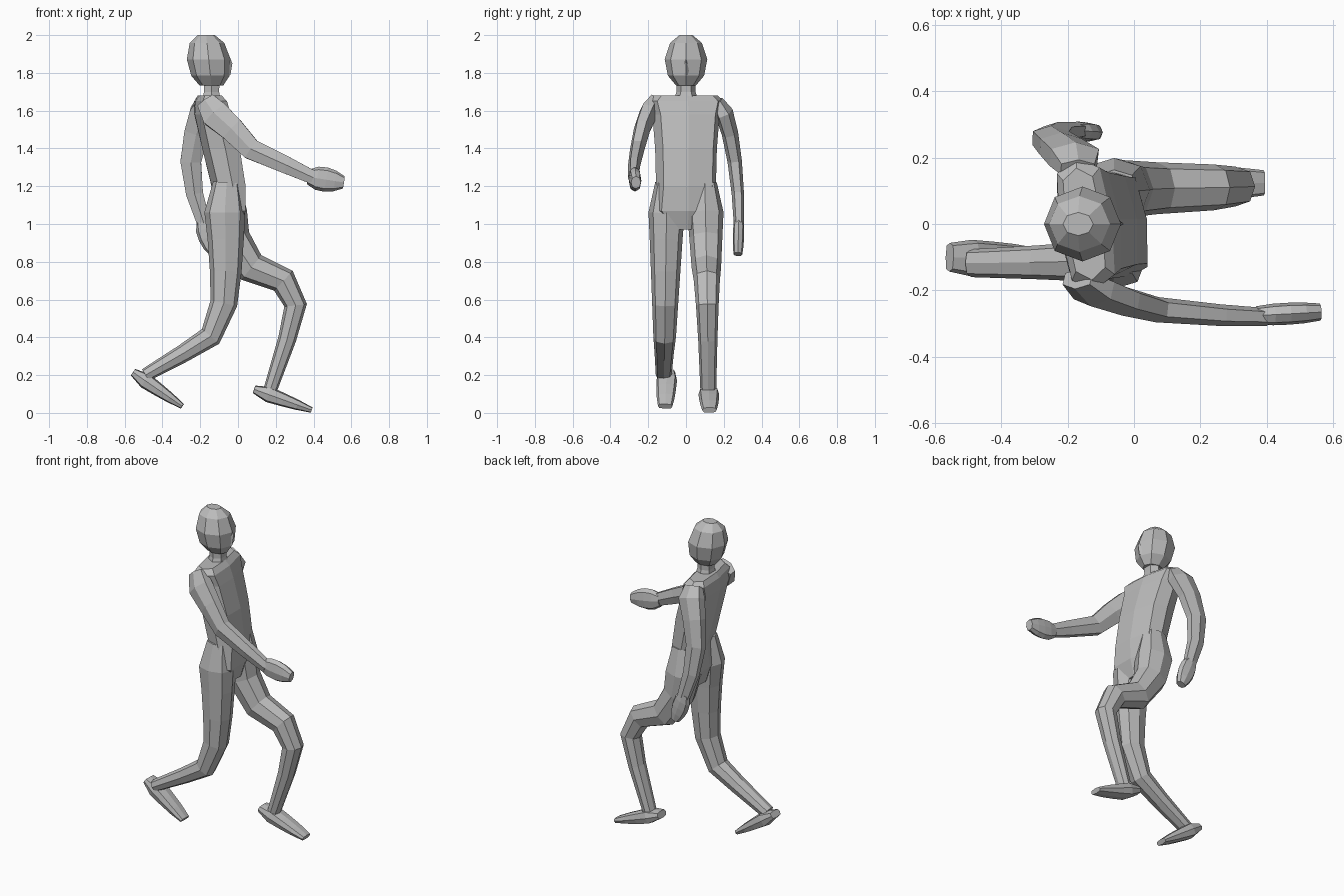
import bpy, bmesh
from math import cos, sin, pi, radians, copysign
from mathutils import Vector

default_cube = bpy.data.objects.get("Cube")
if default_cube:
    bpy.data.objects.remove(default_cube, do_unlink=True)

grey = bpy.data.materials.new("plain grey")
grey.use_nodes = True
grey.diffuse_color = (0.5, 0.5, 0.5, 1)
shader = grey.node_tree.nodes["Principled BSDF"]
shader.inputs["Base Color"].default_value = grey.diffuse_color


def loft(name, points, widths, depths, sides=8, power=0.85, yaw=0.0, level=False):
    """Skin rings along a path; power below one makes the rings boxier."""
    bm = bmesh.new()
    points = [Vector(point) for point in points]
    rings = []
    for i, (point, width, depth) in enumerate(zip(points, widths, depths)):
        after = points[min(i + 1, len(points) - 1)] - point
        before = point - points[max(i - 1, 0)]
        along = (after.normalized() + before.normalized()).normalized()
        if level:
            along = Vector((0, 0, 1))
        across = Vector((-sin(yaw), cos(yaw), 0))
        across = (across - along * across.dot(along)).normalized()
        outward = across.cross(along)
        ring = []
        for k in range(sides):
            angle = 2 * pi * k / sides
            u, v = (copysign(abs(round(c, 6)) ** power, c) for c in (cos(angle), sin(angle)))
            ring.append(bm.verts.new(point + across * u * width + outward * v * depth))
        rings.append(ring)
    for low, high in zip(rings, rings[1:]):
        for k in range(sides):
            n = (k + 1) % sides
            bm.faces.new((low[k], low[n], high[n], high[k]))
    bm.faces.new(rings[0])
    bm.faces.new(rings[-1])
    bmesh.ops.recalc_face_normals(bm, faces=bm.faces)
    mesh = bpy.data.meshes.new(name)
    bm.to_mesh(mesh)
    bm.free()
    mesh.materials.append(grey)
    obj = bpy.data.objects.new(name, mesh)
    bpy.context.collection.objects.link(obj)


def blend(start, end, count):
    """Evenly spaced values from start to end."""
    return [start + (end - start) * i / (count - 1) for i in range(count)]


def limb_taper(start, end, count):
    """Even taper whose first ring is drawn in to form a rounded joint."""
    sizes = blend(start, end, count)
    sizes[0] *= 0.6
    return sizes


def arm(name, side, path):
    """Arm through (x, z) points, bowing outward from the shoulder."""
    count = len(path)
    bow = [0.165 + 0.115 * sin(t * pi / 2) for t in blend(0, 1, count)]
    points = [(x, side * y, z) for (x, z), y in zip(path, bow)]
    loft(name, points, limb_taper(0.055, 0.027, count),
         limb_taper(0.095, 0.04, count), sides=6)


def leg(name, side, path):
    """Leg through (x, z) points, hip to ankle."""
    count = len(path)
    spread = blend(0.1, 0.118, count)
    points = [(x, side * y, z) for (x, z), y in zip(path, spread)]
    loft(name, points, limb_taper(0.105, 0.042, count), limb_taper(0.12, 0.036, count))


def tip(name, start, end, width, depth, shape, power=0.85):
    """Hand or foot: a straight form whose thickness follows the shape factors."""
    start, end = Vector(start), Vector(end)
    points = [start.lerp(end, t) for t in blend(0, 1, len(shape))]
    widths = [width * factor ** 0.35 for factor in shape]
    loft(name, points, widths, [depth * factor for factor in shape], power=power)


# Trunk, leaning back and twisted with the right shoulder forward
spine = [(-0.06, 0.97), (-0.06, 1.07), (-0.05, 1.2), (-0.09, 1.4),
         (-0.135, 1.58), (-0.145, 1.65), (-0.15, 1.68)]
loft("torso", [(x, 0, z) for x, z in spine],
     widths=(0.08, 0.175, 0.16, 0.165, 0.18, 0.2, 0.17),
     depths=(0.07, 0.1, 0.09, 0.1, 0.095, 0.08, 0.055),
     power=0.6, yaw=radians(8), level=True)

# Neck
loft("neck", [(-0.14, 0, z) for z in (1.64, 1.7, 1.8)],
     widths=(0.07, 0.05, 0.05), depths=(0.06, 0.045, 0.05), sides=6, level=True)

# Head, an egg of stacked rings narrowing to the chin
tilts = [radians(a) for a in (-62, -32, 4, 42, 72)]
loft("head", [(-0.154 - 0.015 * sin(a), 0, 1.862 + 0.145 * sin(a)) for a in tilts],
     widths=[0.113 * cos(a) for a in tilts],
     depths=[0.116 * cos(a) ** 0.8 for a in tilts], power=0.95, level=True)

# Nose
loft("nose", [(-0.06, 0, z) for z in (1.79, 1.85, 1.9)],
     widths=(0.024, 0.016, 0.008), depths=(0.02, 0.03, 0.01),
     sides=4, power=1, level=True)

# Right arm swings forward, left arm swings back with a bent elbow
arm("right_arm", -1, [(-0.17, 1.65), (-0.12, 1.58), (-0.03, 1.5),
                      (0.07, 1.395), (0.26, 1.31), (0.4, 1.245)])
arm("left_arm", 1, [(-0.17, 1.65), (-0.18, 1.59), (-0.22, 1.48),
                    (-0.25, 1.33), (-0.23, 1.16), (-0.18, 1)])

# Hands
hand_shape = (0.6, 0.95, 1, 0.85, 0.5)
tip("right_hand", (0.37, -0.275, 1.25), (0.56, -0.265, 1.22), 0.033, 0.065, hand_shape)
tip("left_hand", (-0.19, 0.28, 1.02), (-0.12, 0.275, 0.84), 0.03, 0.055, hand_shape)

# Right leg trails with a lifted heel, left leg steps forward
leg("right_leg", -1, [(-0.06, 1.22), (-0.07, 1.06), (-0.065, 0.92), (-0.065, 0.75),
                      (-0.075, 0.58), (-0.145, 0.405), (-0.29, 0.315), (-0.49, 0.2)])
leg("left_leg", 1, [(-0.06, 1.22), (-0.06, 1.06), (-0.03, 0.92), (0.07, 0.77),
                    (0.24, 0.7), (0.305, 0.57), (0.26, 0.39), (0.17, 0.12)])

# Feet
foot_shape = (0.5, 1, 0.85, 0.65, 0.35)
tip("right_foot", (-0.555, -0.1, 0.215), (-0.295, -0.11, 0.035), 0.055, 0.042, foot_shape, 0.6)
tip("left_foot", (0.085, 0.12, 0.125), (0.39, 0.124, 0.015), 0.055, 0.042, foot_shape, 0.6)
